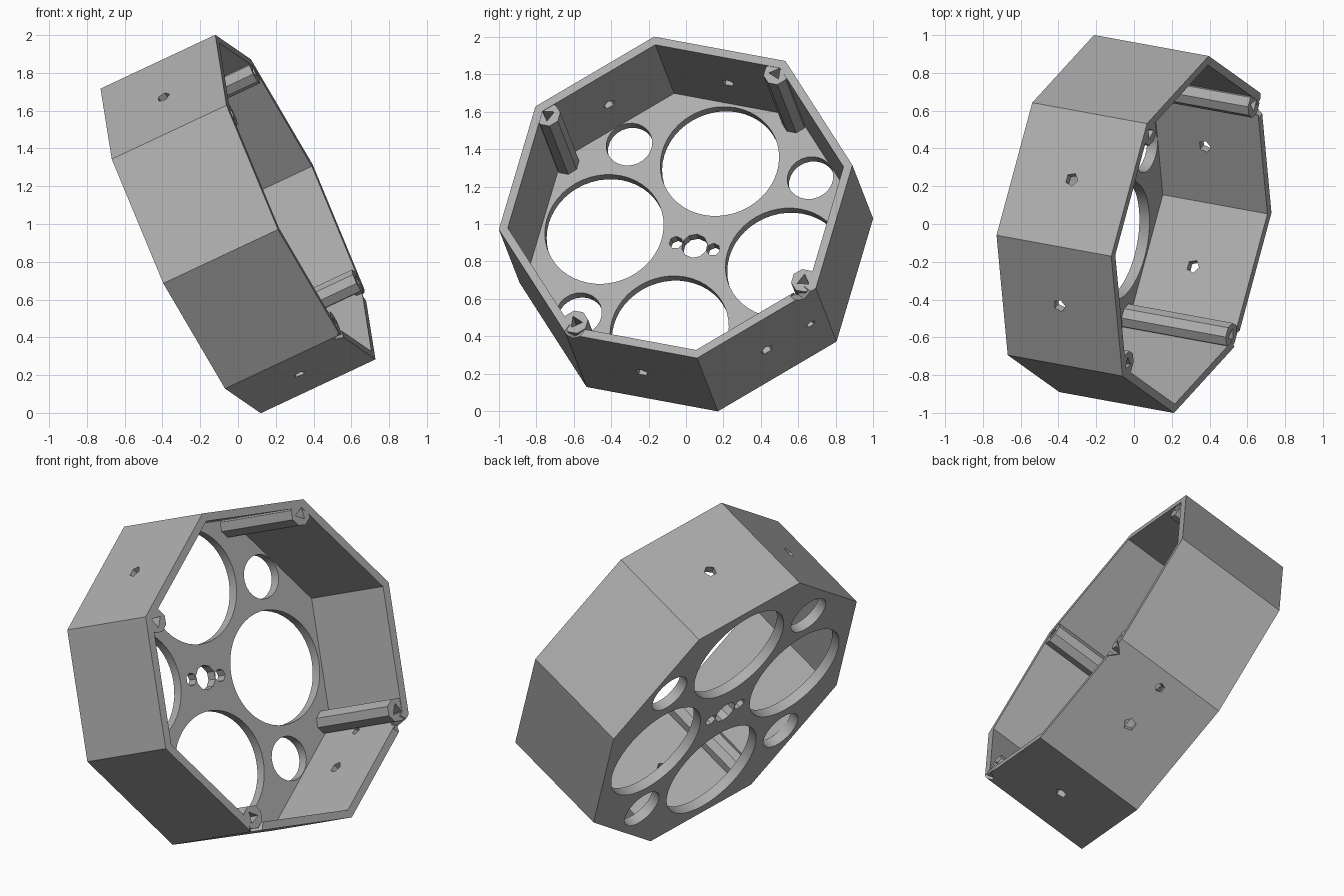
import bpy, bmesh
from math import radians, cos, sin
from mathutils import Matrix, Vector

cube = bpy.data.objects.get("Cube")
if cube:
    bpy.data.objects.remove(cube, do_unlink=True)

# Proportions of the octagonal tray
RADIUS, DEPTH, WALL, FLOOR = 0.965, 0.68, 0.045, 0.06
TOP, BOTTOM = DEPTH / 2, -DEPTH / 2
INNER = RADIUS - WALL / cos(radians(22.5))
APOTHEM = RADIUS * cos(radians(22.5))

# Tilted frame: local z is the axis from floor to open rim, local x is the top corner
axis = Vector((0.893, -0.163, 0.419)).normalized()
corner = Vector((-0.43, -0.11, 0.835))
corner = (corner - axis * corner.dot(axis)).normalized()
side = axis.cross(corner)
frame = Matrix((corner, side, axis)).transposed().to_4x4()
frame.translation = (0, 0, 1)

# Single grey material
grey = bpy.data.materials.new("plain_grey")
grey.use_nodes = True
colour = (0.42, 0.42, 0.42, 1)
grey.diffuse_color = colour
grey.node_tree.nodes["Principled BSDF"].inputs["Base Color"].default_value = colour


def polar(step, dist, z=0):
    """Point at a given corner number (clockwise) and distance from the axis."""
    a = radians(-45 * step)
    return Vector((dist * cos(a), dist * sin(a), z))


def prism(name, radius, sides, depth, matrix):
    bm = bmesh.new()
    bmesh.ops.create_cone(bm, cap_ends=True, segments=sides, radius1=radius,
                          radius2=radius, depth=depth, matrix=matrix)
    mesh = bpy.data.meshes.new(name)
    bm.to_mesh(mesh)
    bm.free()
    mesh.materials.append(grey)
    obj = bpy.data.objects.new(name, mesh)
    bpy.context.collection.objects.link(obj)
    obj.matrix_world = frame
    return obj


def upright(name, radius, sides, z0, z1, at=Vector(), turn=0):
    m = Matrix.Translation((at.x, at.y, (z0 + z1) / 2)) @ Matrix.Rotation(turn, 4, 'Z')
    return prism(name, radius, sides, z1 - z0, m)


def radial(name, radius, sides, step, dist, length, z=0):
    turn = polar(step, 1).to_track_quat('Z', 'Y').to_matrix().to_4x4()
    return prism(name, radius, sides, length, Matrix.Translation(polar(step, dist, z)) @ turn)


def carve(obj, cutters):
    for c in cutters:
        c.hide_render = True
        mod = obj.modifiers.new("cut", 'BOOLEAN')
        mod.operation, mod.solver, mod.object = 'DIFFERENCE', 'EXACT', c
    bpy.context.view_layer.update()
    graph = bpy.context.evaluated_depsgraph_get()
    mesh = bpy.data.meshes.new_from_object(obj.evaluated_get(graph))
    obj.modifiers.clear()
    obj.data = mesh
    for c in cutters:
        bpy.data.objects.remove(c, do_unlink=True)


def shade(obj):
    bpy.ops.object.select_all(action='DESELECT')
    obj.select_set(True)
    bpy.context.view_layer.objects.active = obj
    bpy.ops.object.shade_smooth_by_angle(angle=radians(30))


# Tray: outer octagon hollowed from the rim down to the floor
tray = upright("octagonal_tray", RADIUS, 8, BOTTOM, TOP)
cutters = [upright("hollow", INNER, 8, BOTTOM + FLOOR, TOP + 0.1)]


def floor_hole(radius, sides, at):
    cutters.append(upright("floor_hole", radius, sides, BOTTOM - 0.1, BOTTOM + 0.15, at))


# Four large and four small round floor openings, alternating
for k in range(0, 8, 2):
    floor_hole(0.322, 48, polar(k + 0.5, 0.508))
    floor_hole(0.125, 24, polar(k + 1.5, 0.72))

# Middle opening with a small lobe on either side
floor_hole(0.07, 10, Vector())
for k in (2.5, 6.5):
    floor_hole(0.037, 7, polar(k, 0.105))

# Small rough holes through the walls
for k in (7.5, 0.5, 3.5, 4.5):
    cutters.append(radial("wall_hole", 0.036, 5, k, APOTHEM, 0.2))
cutters.append(radial("wall_hole", 0.026, 5, 3.12, APOTHEM, 0.3))

# Notches broken into the rim beside two corners
for k in (3.1, 4.96):
    cutters.append(radial("rim_notch", 0.055, 4, k, RADIUS, 0.16, TOP + 0.01))
carve(tray, cutters)
shade(tray)

# Screw posts in every other corner
for k in (1, 3, 5, 7):
    at = polar(k, 0.88)
    post = upright("corner_post", 0.068, 8, BOTTOM + FLOOR / 2, TOP - 0.003, at)
    hole = upright("screw_hole", 0.038, 3, TOP - 0.2, TOP + 0.1, at, radians(-45 * k - 90))
    carve(post, [hole])
    shade(post)
